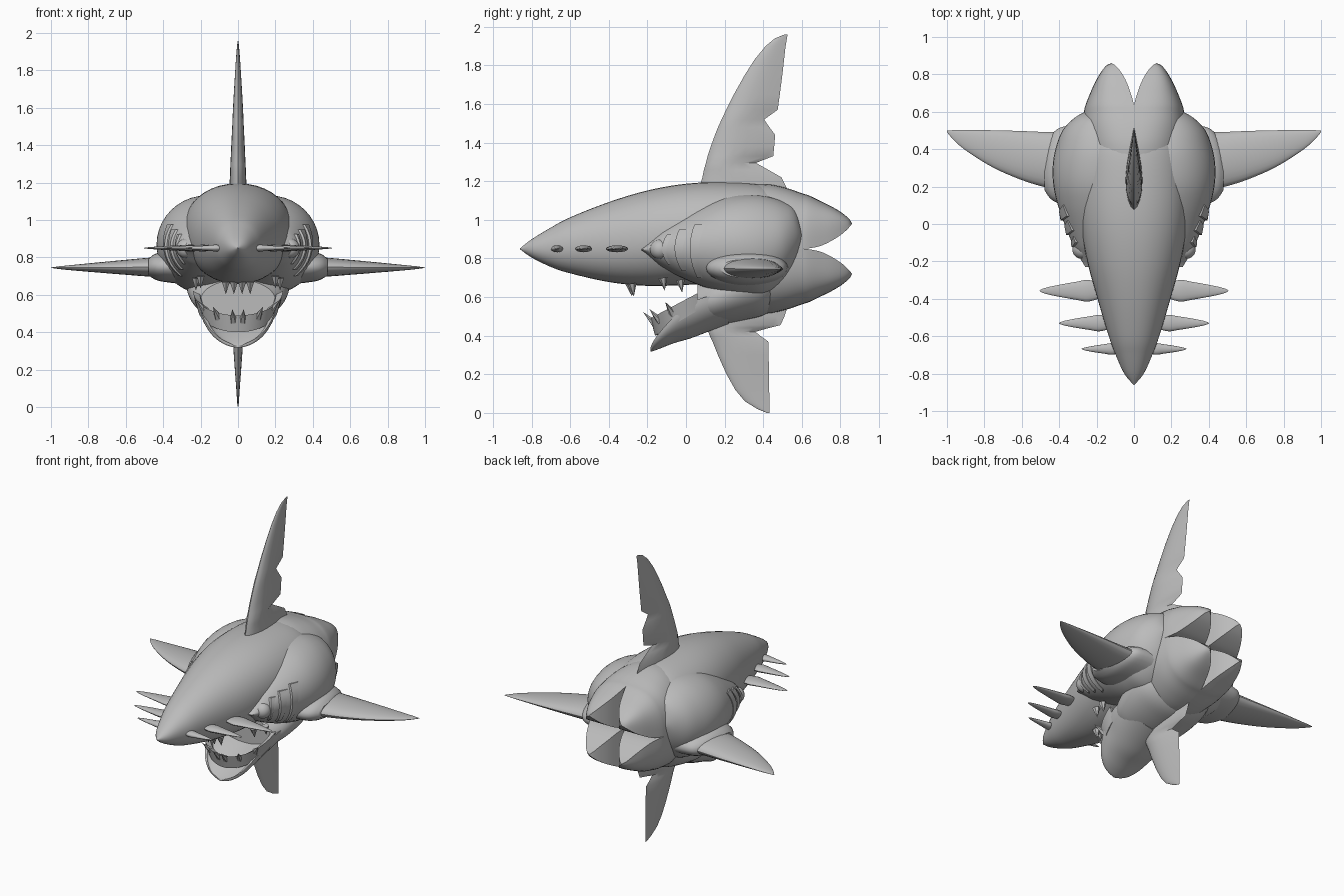
import bpy, bmesh, math
from mathutils import Vector

if "Cube" in bpy.data.objects:
    bpy.data.objects.remove(bpy.data.objects["Cube"])

skin = bpy.data.materials.new("grey skin")
skin.diffuse_color = (0.5, 0.5, 0.5, 1)
skin.use_nodes = True
skin.node_tree.nodes["Principled BSDF"].inputs["Base Color"].default_value = skin.diffuse_color


def finish(name, bm, mirror=False, angle=40):
    bmesh.ops.remove_doubles(bm, verts=bm.verts, dist=0.0004)
    bmesh.ops.recalc_face_normals(bm, faces=bm.faces)
    me = bpy.data.meshes.new(name)
    bm.to_mesh(me)
    bm.free()
    me.materials.append(skin)
    ob = bpy.data.objects.new(name, me)
    bpy.context.collection.objects.link(ob)
    bpy.ops.object.select_all(action='DESELECT')
    ob.select_set(True)
    bpy.context.view_layer.objects.active = ob
    bpy.ops.object.shade_smooth_by_angle(angle=math.radians(angle))
    if mirror:
        ob.modifiers.new("Mirror", 'MIRROR')
    return ob


def add_loft(bm, rings):
    vs = [[bm.verts.new(p) for p in r] for r in rings]
    n = len(vs[0])
    for a, b in zip(vs, vs[1:]):
        for i in range(n):
            j = (i + 1) % n
            bm.faces.new((a[i], a[j], b[j], b[i]))
    bm.faces.new(vs[0])
    bm.faces.new(vs[-1][::-1])


def refine(rows, steps=5):
    # smooth the first-to-last run of section tuples
    out = []
    for k in range(len(rows) - 1):
        p = [rows[max(0, min(len(rows) - 1, k + d))] for d in (-1, 0, 1, 2)]
        for s in range(steps):
            t = s / steps
            out.append([0.5 * (2 * b + (c - a) * t + (2 * a - 5 * b + 4 * c - d) * t * t
                               + (3 * b - a - 3 * c + d) * t ** 3) for a, b, c, d in zip(*p)])
    return out + [list(rows[-1])]


def body(name, rows, mirror=False, n=40, power=1.0):
    # rows: y, centre x, centre z, radius x, radius z
    bm = bmesh.new()
    rings = []
    for y, cx, cz, rx, rz in refine(rows):
        ring = []
        for i in range(n):
            a = 2 * math.pi * i / n
            c, s = math.cos(a), math.sin(a)
            ring.append((cx + max(rx, .001) * math.copysign(abs(c) ** power, c), y,
                         cz + max(rz, .001) * math.copysign(abs(s) ** power, s)))
        rings.append(ring)
    add_loft(bm, rings)
    return finish(name, bm, mirror)


# upper body and snout
body("upper_body", [
    (-.86, 0, .85, .002, .002), (-.8, 0, .852, .052, .047), (-.7, 0, .858, .098, .102),
    (-.6, 0, .868, .135, .145), (-.4, 0, .885, .195, .207), (-.2, 0, .905, .25, .247),
    (0, 0, .925, .285, .262), (.2, 0, .935, .295, .26), (.4, 0, .925, .285, .255),
    (.5, 0, .88, .25, .25), (.56, 0, .86, .18, .18), (.6, 0, .85, .05, .05)], power=.94)

# side bulges
FLANK = [(-.23, .845, .004, .26), (-.15, .85, .08, .308), (-.1, .855, .115, .332),
         (0, .86, .17, .372), (.1, .865, .215, .407), (.2, .868, .248, .43),
         (.3, .868, .262, .435), (.4, .868, .258, .42), (.5, .885, .212, .382),
         (.57, .91, .14, .315), (.61, .92, .01, .24)]
body("side_bulge", [(y, .17, z, o - .17, r) for y, z, r, o in FLANK], True)

# tail hull split into four points; rows: y, radius x, radius z, inner x, inner z, squareness
TAIL = [(.3, .27, .33, 0, 0, .95), (.42, .28, .335, 0, 0, .9), (.52, .28, .315, 0, 0, .82),
        (.6, .268, .288, 0, 0, .74), (.64, .258, .275, .001, .003, .69), (.7, .234, .246, .018, .016, .6),
        (.76, .207, .216, .04, .045, .5), (.81, .178, .185, .068, .078, .4),
        (.845, .15, .155, .097, .111, .3), (.86, .122, .132, .12, .13, .25)]
for part, up in (("upper_tail_points", 1), ("lower_tail_points", -1)):
    bm = bmesh.new()
    rings = []
    for y, rx, rz, xi, zi, q in refine(TAIL, 4):
        xi, zi = max(xi, 0), max(zi, 0)
        ring = [(xi, y, .85 + up * zi)]
        for i in range(17):
            a = math.pi / 2 * i / 16
            ring.append((max(xi, rx * max(math.cos(a), 0) ** q), y,
                         .85 + up * max(zi, rz * math.sin(a) ** q)))
        rings.append(ring)
    add_loft(bm, rings)
    finish(part, bm, True)

# belly
body("belly", [
    (.06, 0, .57, .2, .11), (.15, 0, .595, .25, .14), (.3, 0, .65, .275, .17),
    (.42, 0, .68, .25, .165), (.52, 0, .73, .16, .12), (.57, 0, .76, .05, .05)])

# lower jaw: scoop with a hollow upper side
bm = bmesh.new()
rings = []
for y, top, low, w in refine([(.22, .62, .46, .24), (.1, .60, .415, .235), (.02, .565, .385, .218),
                              (-.06, .50, .362, .195), (-.13, .425, .335, .155),
                              (-.17, .37, .32, .1), (-.185, .335, .317, .03)]):
    ring = []
    for i in range(25):
        a = math.pi * i / 24
        ring.append((w * math.cos(a), y, top - (top - low) * math.sin(a)))
    for i in range(1, 24):
        a = math.pi * (24 - i) / 24
        ring.append((w * .9 * math.cos(a), y, top - (top - low) * .55 * math.sin(a)))
    rings.append(ring)
add_loft(bm, rings)
finish("lower_jaw", bm)


# gum arch inside the jaw
def arch(t):
    a = math.pi * t
    return Vector((.215 * math.cos(a), .06 - .22 * math.sin(a), .59 - .13 * math.sin(a)))


bm = bmesh.new()
rings = []
for k in range(33):
    p = arch(k / 32)
    out = Vector((p.x, p.y - .06, 0)).normalized()
    rings.append([p + out * a + Vector((0, 0, b)) for a, b in
                  ((.025, .03), (-.012, .012), (-.03, -.05), (0, -.06))])
add_loft(bm, rings)
finish("lower_gum", bm)


# teeth
def tooth(bm, base, tip, r):
    base, tip = Vector(base), Vector(tip)
    d = (tip - base).normalized()
    u = d.cross(Vector((0, .3, 1)).normalized() if abs(d.z) < .9 else Vector((1, 0, 0))).normalized()
    v = d.cross(u)
    ring = [bm.verts.new(base + r * (math.cos(k * math.pi / 3) * u + math.sin(k * math.pi / 3) * v))
            for k in range(6)]
    top = bm.verts.new(tip)
    for k in range(6):
        bm.faces.new((ring[k], ring[(k + 1) % 6], top))
    bm.faces.new(ring)


bm = bmesh.new()
for t in (.2, .34, .465, .535, .66, .8):
    p = arch(t)
    out = Vector((p.x, p.y - .06, 0)).normalized()
    tooth(bm, p, p + out * .065 + Vector((0, 0, .062)), .022)
finish("lower_teeth", bm, angle=20)

bm = bmesh.new()
for x, y, z in ((.022, -.29, .67), (.065, -.28, .67), (.2, -.12, .70), (.225, -.03, .69)):
    for s in (-1, 1):
        tooth(bm, (s * x, y, z), (s * x, y + .01, z - .067), .024)
finish("upper_teeth", bm, angle=20)


# upright fins: rows of z, leading y, trailing y, half thickness
def fin(name, rows):
    bm = bmesh.new()
    prof = [(0, 0), (.04, .38), (.12, .7), (.25, .95), (.38, 1), (.55, .85), (.75, .5), (.9, .2), (1, 0)]
    outline = prof + [(t, -w) for t, w in prof[-2:0:-1]]
    add_loft(bm, [[(w * h, a + (b - a) * t, z) for t, w in outline] for z, a, b, h in rows])
    finish(name, bm)


fin("dorsal_fin", [
    (1.1, .055, .54, .05), (1.17, .07, .52, .046), (1.22, .085, .495, .044), (1.26, .093, .425, .042),
    (1.295, .103, .362, .041), (1.33, .112, .452, .039), (1.38, .128, .457, .037),
    (1.44, .150, .462, .034), (1.48, .166, .432, .032), (1.52, .184, .405, .030),
    (1.57, .208, .475, .028), (1.65, .248, .486, .024), (1.75, .304, .499, .018),
    (1.83, .355, .508, .013), (1.9, .412, .516, .008), (1.94, .46, .523, .004), (1.96, .51, .526, .001)])
fin("bottom_fin", [
    (.56, .06, .53, .036), (.5, .085, .51, .034), (.455, .1, .49, .032), (.44, .107, .43, .031),
    (.42, .115, .36, .03), (.395, .125, .39, .029), (.37, .137, .426, .028), (.3, .165, .428, .024),
    (.2, .21, .43, .017), (.12, .255, .431, .011), (.06, .305, .432, .007), (.02, .37, .433, .004),
    (0, .42, .433, .001)])


# sideways parts: rows of x, front y, back y, centre z, half thickness
def side_part(name, rows, n=24):
    bm = bmesh.new()
    rings = []
    for x, a, b, z, h in refine(rows, 4):
        rings.append([(x, (a + b) / 2 + (b - a) / 2 * math.cos(2 * math.pi * i / n),
                       z + h * math.sin(2 * math.pi * i / n)) for i in range(n)])
    add_loft(bm, rings)
    finish(name, bm, True)


# side fins with collars
side_part("fin_collar", [(.28, .1, .53, .755, .1), (.38, .105, .52, .752, .085), (.425, .12, .495, .75, .075),
                         (.455, .145, .45, .75, .062), (.478, .18, .39, .748, .045)])
side_part("side_fin", [(.36, .17, .49, .75, .055), (.48, .198, .492, .748, .05), (.6, .235, .497, .747, .04),
                       (.75, .3, .501, .746, .027), (.88, .38, .502, .745, .015), (.95, .435, .502, .745, .008),
                       (1, .49, .5, .745, .001)])

# snout spikes
for k, (y, x0, x1, r) in enumerate(((-.668, .03, .28, .031), (-.53, .07, .4, .044), (-.357, .11, .505, .058))):
    rows = []
    for t in (0, .03, .1, .2, .35, .5, .65, .8, .9, .96, .99, 1):
        w = max(.02, (1 - abs(t - .35) / (.35 if t < .35 else .65)) ** .55 * (1 - .25 * max(t - .35, 0)))
        rows.append((x0 + (x1 - x0) * t, y - r * w, y + r * w, .85, .018 * w))
    side_part("snout_spike_%d" % (k + 1), rows, 16)


# gill plates following the bulge
def flank_x(y, z):
    for a, b in zip(FLANK, FLANK[1:]):
        if a[0] <= y <= b[0]:
            t = (y - a[0]) / (b[0] - a[0])
            _, cz, r, o = [p + (q - p) * t for p, q in zip(a, b)]
            return .17 + (o - .17) * math.sqrt(max(0, 1 - ((z - cz) / r) ** 2))
    return .3


for k, (y, z0, z1, w) in enumerate(((-.095, .765, .925, .03), (-.02, .735, .95, .055), (.06, .70, .975, .058))):
    bm = bmesh.new()
    rings = []
    for i in range(11):
        t = i / 10
        z = z0 + (z1 - z0) * t
        yc = y + .03 * (2 * t - 1) ** 2 - .018
        ww = w * (.5 + .5 * t) / 2
        rings.append([(flank_x(yc + e * ww, z) + d, yc + e * ww, z)
                      for e, d in ((-1, -.03), (-1, .014), (1, .006), (1, -.03))])
    add_loft(bm, rings)
    finish("gill_plate_%d" % (k + 1), bm, True, 30)

# eyes
bm = bmesh.new()
bmesh.ops.create_uvsphere(bm, u_segments=24, v_segments=14, radius=.052)
bmesh.ops.translate(bm, verts=bm.verts, vec=(.278, -.135, .848))
finish("eye", bm, True)
